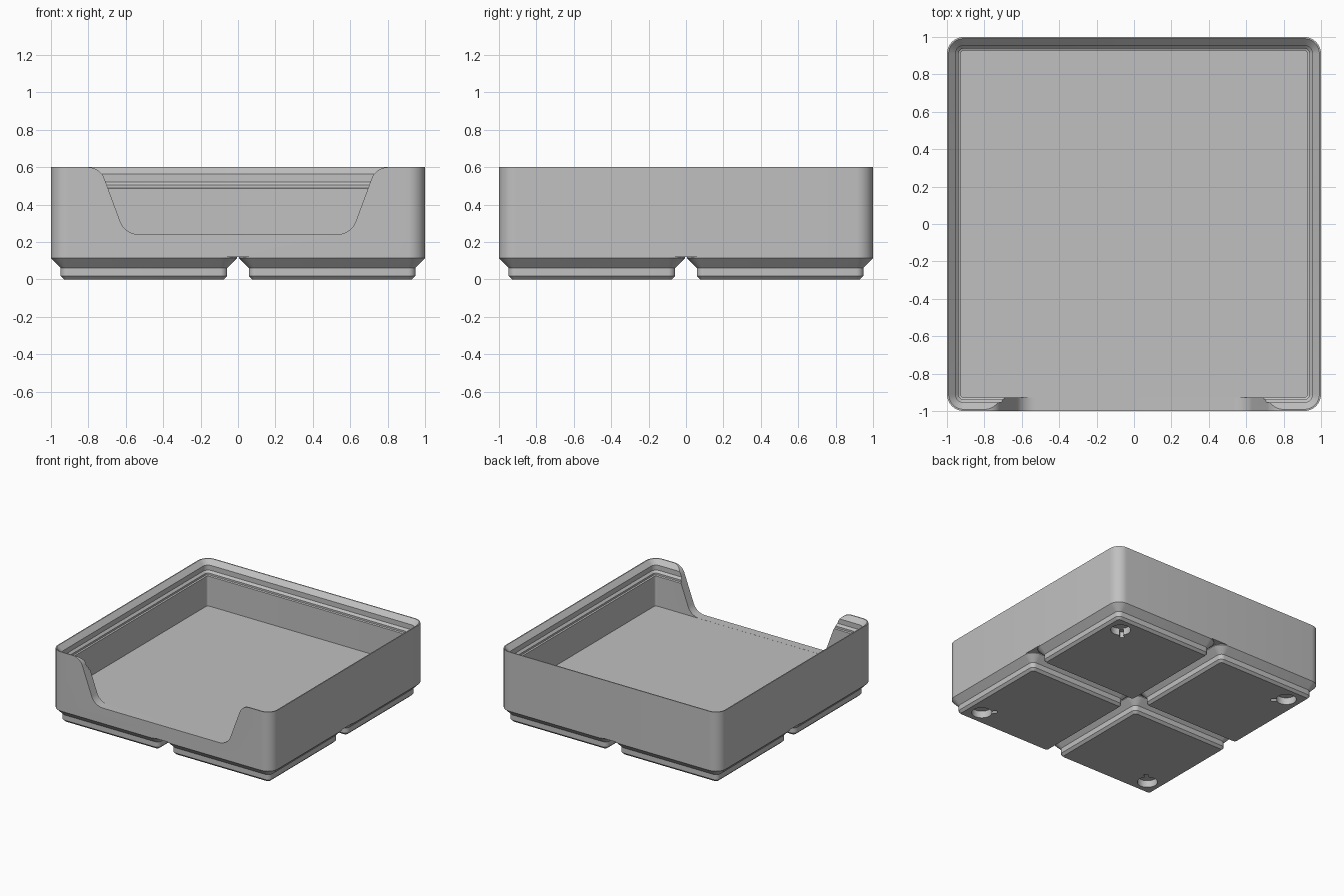
import bpy, bmesh, math
from mathutils import Matrix, Vector

cube = bpy.data.objects.get("Cube")
if cube:
    bpy.data.objects.remove(cube)

grey = bpy.data.materials.new("light grey plastic")
grey.use_nodes = True
tone = (0.53, 0.53, 0.53, 1)
grey.diffuse_color = tone
grey.node_tree.nodes["Principled BSDF"].inputs["Base Color"].default_value = tone


def add_object(name, bm):
    bmesh.ops.recalc_face_normals(bm, faces=bm.faces)
    mesh = bpy.data.meshes.new(name)
    bm.to_mesh(mesh)
    bm.free()
    mesh.materials.append(grey)
    obj = bpy.data.objects.new(name, mesh)
    bpy.context.collection.objects.link(obj)
    return obj


def rounded_square(half, radius, z, steps=8):
    """Outline of a square with rounded corners."""
    points = []
    for quarter in range(4):
        for i in range(steps + 1):
            a = (quarter + i / steps) * math.pi / 2
            mid = (quarter + 0.5) * math.pi / 2
            cx = math.copysign(half - radius, math.cos(mid))
            cy = math.copysign(half - radius, math.sin(mid))
            points.append((cx + radius * math.cos(a), cy + radius * math.sin(a), z))
    return points


def loft(name, half, radius, profile, centre=(0, 0)):
    """Sweep an (inset, z) profile round a rounded square and cap both ends."""
    bm = bmesh.new()
    shift = Vector((*centre, 0))
    rings = [[bm.verts.new(Vector(p) + shift)
              for p in rounded_square(half - d, radius - d, z)] for d, z in profile]
    n = len(rings[0])
    for low, high in zip(rings, rings[1:]):
        for i in range(n):
            j = (i + 1) % n
            bm.faces.new((low[i], low[j], high[j], high[i]))
    bm.faces.new(rings[0][::-1])
    bm.faces.new(rings[-1])
    return add_object(name, bm)


def cut(obj, cutter):
    """Subtract the cutter, then discard it."""
    cutter.hide_render = True
    mod = obj.modifiers.new("cut", 'BOOLEAN')
    mod.operation, mod.solver, mod.object = 'DIFFERENCE', 'EXACT', cutter
    bpy.context.view_layer.objects.active = obj
    bpy.ops.object.modifier_apply(modifier=mod.name)
    bpy.data.objects.remove(cutter)


def smooth(obj):
    bpy.ops.object.select_all(action='DESELECT')
    obj.select_set(True)
    bpy.context.view_layer.objects.active = obj
    bpy.ops.object.shade_smooth_by_angle(angle=math.radians(25))


def fillet(corner, before, after, length, steps=10):
    """Circular arc rounding a corner between two neighbouring points."""
    c = Vector(corner)
    u = (Vector(before) - c).normalized()
    v = (Vector(after) - c).normalized()
    half_angle = u.angle(v) / 2
    radius = length * math.tan(half_angle)
    centre = c + (u + v).normalized() * (length / math.cos(half_angle))
    start, end = c + u * length - centre, c + v * length - centre
    sweep = start.angle(end)
    return [centre + (start * math.sin(sweep * (1 - i / steps))
                      + end * math.sin(sweep * i / steps)) / math.sin(sweep)
            for i in range(steps + 1)]


# Tray: outer wall, stepped stacking lip, inner wall and floor
tray = loft("tray_body", 1.0, 0.09, [
    (0, 0.12), (0, 0.6), (0.0085, 0.6), (0.0455, 0.563), (0.0455, 0.522),
    (0.062, 0.505), (0.062, 0.49), (0.0725, 0.485), (0.0725, 0.24)])

# Front access opening with sloped, rounded sides
top, bottom = (0.737, 0.6), (0.604, 0.2405)
side = fillet(bottom, (0, 0.2405), top, 0.075) + fillet(top, bottom, (1, 0.6), 0.065)
side.append(Vector((side[-1].x, 0.7)))
outline = [(p.x, p.y) for p in side] + [(-p.x, p.y) for p in reversed(side)]
bm = bmesh.new()
face = bm.faces.new([bm.verts.new((x, -1.1, z)) for x, z in outline])
ext = bmesh.ops.extrude_face_region(bm, geom=[face])
bmesh.ops.translate(bm, vec=(0, 0.2, 0),
                    verts=[v for v in ext["geom"] if isinstance(v, bmesh.types.BMVert)])
cut(tray, add_object("opening_cutter", bm))
smooth(tray)

# Four stepped feet, each with a magnet hole and pry slot at its outer corner
for sx, side_name in ((1, "left"), (-1, "right")):
    for sy, end_name in ((-1, "front"), (1, "back")):
        foot = loft(f"foot_{end_name}_{side_name}", 0.497, 0.09, [
            (0.0705, 0), (0.0515, 0.019), (0.0515, 0.062), (0, 0.114), (0, 0.12)],
            (sx * 0.503, sy * 0.503))
        place = Matrix.Translation((sx * 0.814, sy * 0.814, 0))

        bm = bmesh.new()
        bmesh.ops.create_cone(bm, cap_ends=True, segments=32, radius1=0.076,
                              radius2=0.076, depth=0.114, matrix=place)
        cut(foot, add_object("magnet_hole_cutter", bm))

        bm = bmesh.new()
        turn = Matrix.Rotation(math.atan2(-sy, -sx), 4, 'Z')
        bmesh.ops.create_cube(bm, size=1, matrix=place @ turn
                              @ Matrix.Translation((0.06, 0, 0))
                              @ Matrix.Diagonal((0.11, 0.03, 0.1, 1)))
        cut(foot, add_object("pry_slot_cutter", bm))
        smooth(foot)
